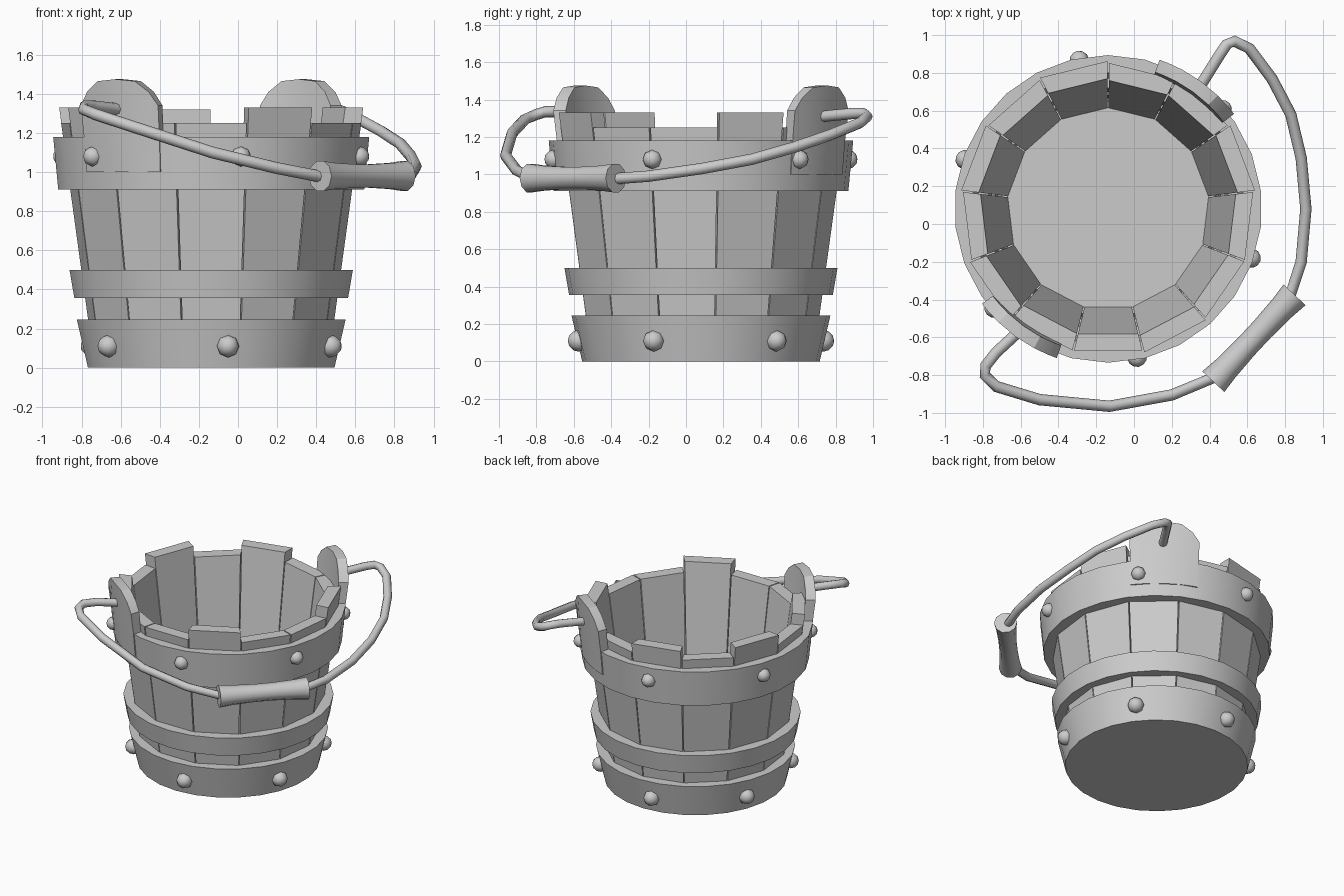
import bpy, math
from mathutils import Vector, Matrix

if "Cube" in bpy.data.objects:
    bpy.data.objects.remove(bpy.data.objects["Cube"])

CX, CY = -0.137, 0.08          # bucket axis
N = 13                         # stave count
STEP = 360 / N


def pol(r, deg, z):
    a = math.radians(deg)
    return (CX + r * math.cos(a), CY + r * math.sin(a), z)


def make(name, verts, faces, smooth=None):
    me = bpy.data.meshes.new(name)
    me.from_pydata([tuple(v) for v in verts], [], faces)
    ob = bpy.data.objects.new(name, me)
    bpy.context.collection.objects.link(ob)
    bpy.ops.object.select_all(action='DESELECT')
    bpy.context.view_layer.objects.active = ob
    ob.select_set(True)
    bpy.ops.object.mode_set(mode='EDIT')
    bpy.ops.mesh.select_all(action='SELECT')
    bpy.ops.mesh.normals_make_consistent(inside=False)
    bpy.ops.object.mode_set(mode='OBJECT')
    if smooth:
        bpy.ops.object.shade_smooth_by_angle(angle=math.radians(smooth))
    return ob


def sections(name, rings, closed, smooth=None):
    """Skin a list of equal-length cross-section loops."""
    n, m = len(rings), len(rings[0])
    verts = [v for r in rings for v in r]
    faces = []
    for i in range(n if closed else n - 1):
        j = (i + 1) % n
        for k in range(m):
            l = (k + 1) % m
            faces.append((i * m + k, i * m + l, j * m + l, j * m + k))
    if not closed:
        faces += [tuple(range(m)), tuple(range((n - 1) * m, n * m))]
    return make(name, verts, faces, smooth)


def band(name, profile, sides=26):
    rings = [[pol(r, 90 + 360 * i / sides, z) for r, z in profile] for i in range(sides)]
    return sections(name, rings, True, 30)


def tube(name, pts, radii, sides):
    pts = [Vector(p) for p in pts]
    rings = []
    for i, p in enumerate(pts):
        t = (pts[min(i + 1, len(pts) - 1)] - pts[max(i - 1, 0)]).normalized()
        u = t.cross(Vector((0, 0, 1))).normalized()
        w = u.cross(t)
        rings.append([p + radii[i] * (u * math.cos(a) + w * math.sin(a))
                      for a in (2 * math.pi * k / sides for k in range(sides))])
    return sections(name, rings, False, 50)


# Staves: tapered flat boards, five of them taller
outer = lambda z: 0.60 + 0.138 * z
inner = lambda z: 0.515 + 0.132 * z
raised = {0: 1.32, 2: 1.33, 4: 1.33, 7: 1.33, 10: 1.33}
for i in range(N):
    a0, a1 = 90 + STEP * i + 0.3, 90 + STEP * (i + 1) - 0.3
    top = raised.get(i, 1.25)
    rings = [[pol(inner(z), a0, z), pol(outer(z), a0, z),
              pol(outer(z), a1, z), pol(inner(z), a1, z)] for z in (0.02, top)]
    sections(f"stave_{i + 1}", rings, False)

# Floor of the bucket
sections("floor", [[pol(r, 90 + 360 * k / 26, z) for k in range(26)]
                   for r, z in ((0.625, 0.0), (0.57, 0.15))], False)

# Hoops
band("bottom_hoop", [(0.58, 0.0), (0.635, 0.0), (0.692, 0.245), (0.60, 0.245)])
band("middle_hoop", [(0.62, 0.355), (0.705, 0.355), (0.73, 0.50), (0.64, 0.50)])
band("top_hoop", [(0.69, 0.91), (0.788, 0.91), (0.814, 1.18), (0.72, 1.18)])

# Ears: curved lugs with chamfered tops rising from the top hoop
ear = [(-17, 1.34), (-13.5, 1.41), (-8, 1.465), (0, 1.475),
       (8, 1.465), (13.5, 1.41), (17, 1.34)]
for name, mid in (("back_ear", 54), ("front_ear", 234)):
    rings = [[pol(0.735, mid + d, 1.0), pol(0.80, mid + d, 1.0),
              pol(0.815, mid + d, 1.18), pol(0.835, mid + d, z),
              pol(0.765, mid + d, z)] for d, z in ear]
    sections(name, rings, False, 25)

# Rivets: six on the bottom hoop, six on the top hoop
for label, r, z, size, start in (("bottom", 0.66, 0.11, 0.058, 37.5),
                                 ("top", 0.80, 1.08, 0.052, 41)):
    for k in range(6):
        a = start + 60 * k
        bpy.ops.mesh.primitive_uv_sphere_add(segments=8, ring_count=6, radius=size,
                                             location=pol(r, a, z))
        ob = bpy.context.object
        ob.name = f"{label}_rivet_{k + 1}"
        ob.rotation_euler = (0, math.pi / 2, math.radians(a))
        bpy.ops.object.shade_smooth_by_angle(angle=math.radians(60))

# Handle wire hanging forward-right, hooked into both ears
wire = [(0.35, 0.73, 1.31), (0.45, 0.89, 1.325), (0.49, 0.95, 1.325), (0.53, 0.968, 1.31),
        (0.61, 0.93, 1.275), (0.73, 0.77, 1.21), (0.83, 0.58, 1.145), (0.885, 0.35, 1.08),
        (0.91, 0.08, 1.03), (0.885, -0.2, 0.99), (0.82, -0.4, 0.975),
        (0.43, -0.81, 0.975), (0.2, -0.905, 1.02), (-0.13, -0.965, 1.10),
        (-0.5, -0.93, 1.22), (-0.73, -0.86, 1.295), (-0.79, -0.80, 1.32),
        (-0.785, -0.75, 1.335), (-0.73, -0.68, 1.335), (-0.60, -0.56, 1.32)]
tube("handle_wire", wire, [0.03] * len(wire), 8)

# Wooden grip, waisted in the middle
a, b = Vector((0.85, -0.375, 0.98)), Vector((0.42, -0.835, 0.98))
tube("handle_grip", [a.lerp(b, t) for t in (0, 0.15, 0.4, 0.6, 0.85, 1)],
     [0.08, 0.07, 0.063, 0.063, 0.07, 0.08], 10)
